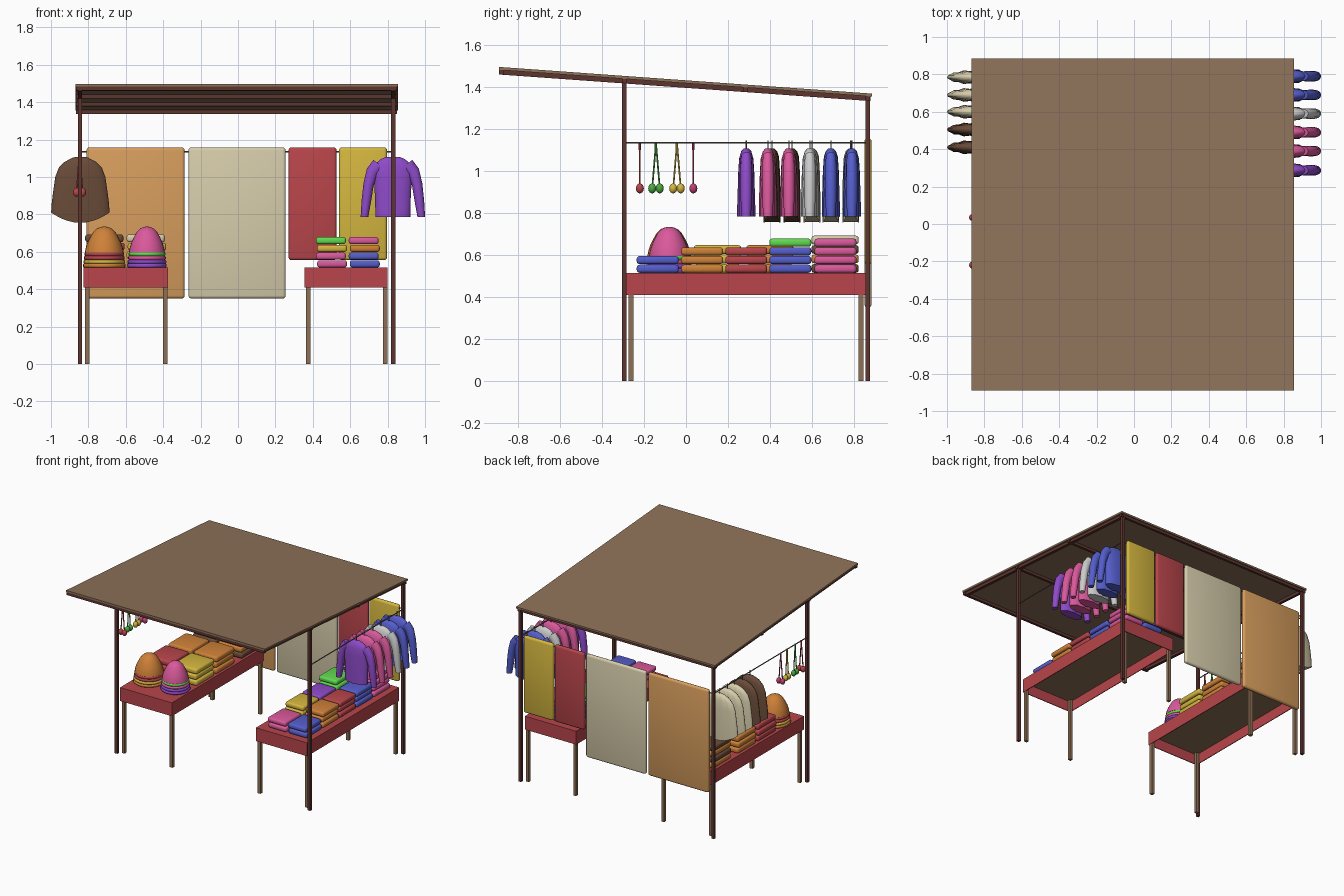
import bpy, bmesh, math
from mathutils import Vector

if "Cube" in bpy.data.objects:
    bpy.data.objects.remove(bpy.data.objects["Cube"])

COL = {
    "wood": (0.27, 0.16, 0.09), "frame": (0.11, 0.035, 0.03), "tan": (0.27, 0.17, 0.1),
    "red": (0.48, 0.06, 0.07), "orange": (0.62, 0.22, 0.04), "rug_orange": (0.68, 0.34, 0.11),
    "beige": (0.68, 0.61, 0.41), "mustard": (0.66, 0.47, 0.05), "purple": (0.27, 0.07, 0.58),
    "pink": (0.7, 0.1, 0.33), "blue": (0.09, 0.11, 0.6), "green": (0.12, 0.7, 0.08),
    "grey": (0.55, 0.55, 0.55), "brown": (0.14, 0.07, 0.04), "metal": (0.12, 0.12, 0.1),
    "rose": (0.5, 0.05, 0.17), "leaf": (0.07, 0.4, 0.05),
}
mats = {}
for k, c in COL.items():
    mats[k] = bpy.data.materials.new(k)
    mats[k].diffuse_color = (*c, 1)


def add(name, bm, col, smooth=False):
    bmesh.ops.recalc_face_normals(bm, faces=bm.faces[:])
    me = bpy.data.meshes.new(name)
    bm.to_mesh(me)
    bm.free()
    me.materials.append(mats[col])
    if smooth:
        for p in me.polygons:
            p.use_smooth = True
    ob = bpy.data.objects.new(name, me)
    bpy.context.collection.objects.link(ob)
    return ob


def box(name, x, y, z, col, bevel=0, slope=0.0):
    """Box from (min, max) pairs; slope shears z along y; bevel rounds it."""
    bm = bmesh.new()
    bmesh.ops.create_cube(bm, size=1)
    for v in bm.verts:
        v.co = [a[0] + (c + 0.5) * (a[1] - a[0]) for a, c in zip((x, y, z), v.co)]
        v.co.z += slope * v.co.y
    ob = add(name, bm, col, bevel > 0)
    if bevel:
        m = ob.modifiers.new("round", "BEVEL")
        m.width, m.segments = bevel, 3
    return ob


def loft(bm, rings):
    rows = [[bm.verts.new(p) for p in r] for r in rings]
    n = len(rows[0])
    for a, b in zip(rows, rows[1:]):
        for i in range(n):
            bm.faces.new((a[i], a[(i + 1) % n], b[(i + 1) % n], b[i]))
    bm.faces.new(rows[0])
    bm.faces.new(rows[-1])


def rod(name, a, b, r, col, sides=8):
    a, b = Vector(a), Vector(b)
    q = (b - a).to_track_quat('Z', 'Y')
    off = [q @ Vector((r * math.cos(t), r * math.sin(t), 0))
           for t in (2 * math.pi * i / sides for i in range(sides))]
    bm = bmesh.new()
    loft(bm, [[p + o for o in off] for p in (a, b)])
    return add(name, bm, col)


# Sloped roof panel with its frame of beams
S = -0.0715
XL, XR = -0.87, 0.855
box("roof_panel", (XL, XR), (-0.89, 0.885), (1.419, 1.433), "tan", slope=S)
for y in (-0.879, -0.295, 0.285, 0.865):
    box("roof_cross_beam", (XL + .004, XR - .004), (y - .011, y + .011), (1.398, 1.42), "frame", slope=S)
for x in (-0.845, 0.83):
    box("roof_side_beam", (x - .011, x + .011), (-0.885, 0.88), (1.397, 1.42), "frame", slope=S)
    # Posts and hanging rails
    for y in (-0.295, 0.865):
        box("post", (x - .011, x + .011), (y - .011, y + .011), (0, 1.405 + S * y), "frame")
    rod("side_rail", (x, -0.295, 1.135), (x, 0.865, 1.135), 0.004, "metal")
rod("back_rail", (-0.845, 0.865, 1.135), (0.83, 0.865, 1.135), 0.004, "metal")

# Tables: cloth-covered tray, wooden board under it, four legs
for x0, x1 in ((-0.825, -0.375), (0.355, 0.80)):
    y0, y1, t = -0.285, 0.855, 0.006
    box("table_cloth_top", (x0, x1), (y0, y1), (0.507, 0.515), "red")
    box("table_board", (x0 + t, x1 - t), (y0 + t, y1 - t), (0.49, 0.507), "wood")
    for x in (x0, x1 - t):
        box("table_cloth_side", (x, x + t), (y0, y1), (0.41, 0.508), "red")
    for y in (y0, y1 - t):
        box("table_cloth_end", (x0, x1), (y, y + t), (0.41, 0.508), "red")
    for x in (x0 + .02, x1 - .014):
        for y in (-0.262, 0.833):
            box("table_leg", (x - .012, x + .012), (y - .012, y + .012), (0, 0.5), "wood")

# Hanging rugs along the back
for x0, x1, z0, c in ((-0.81, -0.285, 0.35, "rug_orange"), (-0.265, 0.255, 0.35, "beige"),
                      (0.27, 0.527, 0.555, "red"), (0.54, 0.797, 0.555, "mustard")):
    box("hanging_rug", (x0, x1), (0.85, 0.884), (z0, 1.158), c, 0.016)


# Folded cloth stacks
def stack(x, y, w, d, colors, pitch=0.0415):
    for i, c in enumerate(colors):
        z = 0.516 + i * pitch
        k = 0.003 * (-1) ** i
        box("folded_cloth", (x - w / 2 + k, x + w / 2 + k), (y - d / 2, y + d / 2),
            (z, z + pitch - .003), c, 0.014)


for y, inner, outer in ((-0.135, ["pink"] * 2, ["blue"] * 2),
                        (0.077, ["mustard"] * 3, ["orange"] * 3),
                        (0.287, ["purple"] * 3, ["red"] * 3),
                        (0.497, ["green"] * 4, ["blue"] * 3),
                        (0.712, ["blue"] * 3, ["pink"] * 4)):
    stack(0.50, y, 0.16, 0.2, inner)
    stack(0.675, y, 0.16, 0.2, outer)
for y, inner, outer in ((0.15, ["mustard"] * 3, ["red"] * 3),
                        (0.40, ["orange"] * 3, ["orange"] * 3),
                        (0.71, ["brown", "orange", "brown", "beige"], ["orange", "brown", "orange", "brown"])):
    stack(-0.49, y, 0.205, 0.225, inner, 0.045)
    stack(-0.712, y, 0.205, 0.225, outer, 0.045)


def ellipse(cx, cz, y, rx, ry, n=20, dirx=1.0, dirz=0.0, ripple=0.0, lift=0.0):
    out = []
    for i in range(n):
        a = 2 * math.pi * i / n
        c, s = math.cos(a), math.sin(a)
        k = ry * s * (1 + ripple * (1 if i % 2 else -1))
        out.append((cx + rx * c * dirx, y + k, cz + rx * c * dirz + lift * c * c))
    return out


def hook(x, y):
    rod("hanger_hook", (x, y, 1.09), (x, y, 1.147), 0.003, "metal", 6)


# Sweaters on the right rail
body = ((1.108, .035, .012), (1.095, .065, .024), (1.06, .105, .034), (1.0, .102, .038),
        (0.9, .096, .038), (0.83, .094, .04), (0.785, .093, .04))
sleeve = ((.07, 1.065, .035, .026), (.108, 1.03, .032, .028), (.13, .96, .028, .028),
          (.142, .87, .026, .027), (.152, .785, .021, .022))
for y, c in zip((0.287, 0.39, 0.49, 0.59, 0.69, 0.79), ("purple", "pink", "pink", "grey", "blue", "blue")):
    bm = bmesh.new()
    loft(bm, [ellipse(0.828, z, y, rx, ry, ripple=.08 if z < .95 else 0) for z, rx, ry in body])
    for s in (-1, 1):
        loft(bm, [ellipse(0.828 + s * x, z, y, rx, ry, 12, 0.97, s * t)
                  for (x, z, rx, ry), t in zip(sleeve, (.75, .45, .25, .12, 0))])
    add("sweater", bm, c, True)
    hook(0.828, y)

# Ponchos on the left rail
poncho = ((1.108, .04, .01, -.004), (1.095, .085, .022, -.015), (1.07, .115, .03, -.02), (1.0, .134, .034, 0),
          (0.9, .147, .036, .01), (0.82, .154, .037, .03), (0.755, .156, .036, .055))
for y, c in zip((0.41, 0.505, 0.6, 0.69, 0.785), ("brown", "brown", "beige", "beige", "beige")):
    bm = bmesh.new()
    loft(bm, [ellipse(-0.843, z, y, rx, ry, 28, ripple=.1, lift=l) for z, rx, ry, l in poncho])
    add("poncho", bm, c, True)
    hook(-0.843, y)


# Hats: domed crown above striped bands
def turned(name, x, y, prof, col):
    bm = bmesh.new()
    loft(bm, [ellipse(x, z, y, r, r, 24) for r, z in prof])
    ob = add(name, bm, col, True)
    return ob


for x, k, main, stripes in ((-0.715, 1.08, "orange", ("orange", "mustard", "red", "red")),
                            (-0.487, 1.0, "pink", ("purple", "purple", "pink", "green"))):
    for i, c in enumerate(stripes):
        z, r = 0.516 + i * 0.0205, (0.106 - i * 0.0025) * k
        turned("hat_band", x, -0.08, ((r - .005, z), (r, z + .005), (r, z + .015), (r - .005, z + .0205)), c)
    crown = ((.096, .597), (.092, .62), (.083, .65), (.069, .68), (.054, .707), (.037, .724), (.02, .732), (.004, .735))
    turned("hat_crown", x, -0.08, [(r * k, z) for r, z in crown], main)

# Rattles hanging in pairs from the left rail
for y, c, along_y in ((-0.22, "red", 0), (-0.143, "leaf", 1), (-0.043, "mustard", 1), (0.035, "rose", 0)):
    rod("rattle_cord", (-0.847, y, 1.1), (-0.847, y, 1.14), 0.006, c)
    for s in (-1, 1):
        end = Vector((-0.847 + (0 if along_y else s * .016), y + (s * .018 if along_y else 0), 0.918))
        rod("rattle_handle", (-0.847, y, 1.135), end, 0.004, c)
        bm = bmesh.new()
        bmesh.ops.create_uvsphere(bm, u_segments=12, v_segments=8, radius=0.019)
        for v in bm.verts:
            v.co.z *= 1.25
            v.co += end
        add("rattle_head", bm, c, True)

# Keep crisp edges where parts meet sharply
bpy.ops.object.select_all(action='DESELECT')
for ob in bpy.context.collection.objects:
    if ob.name.startswith(("sweater", "poncho", "hat")):
        ob.select_set(True)
        bpy.context.view_layer.objects.active = ob
bpy.ops.object.shade_smooth_by_angle(angle=math.radians(50))

for m in bpy.data.materials:
    if m.users and not m.is_grease_pencil:
        m.use_nodes = True
        m.node_tree.nodes["Principled BSDF"].inputs["Base Color"].default_value = m.diffuse_color
